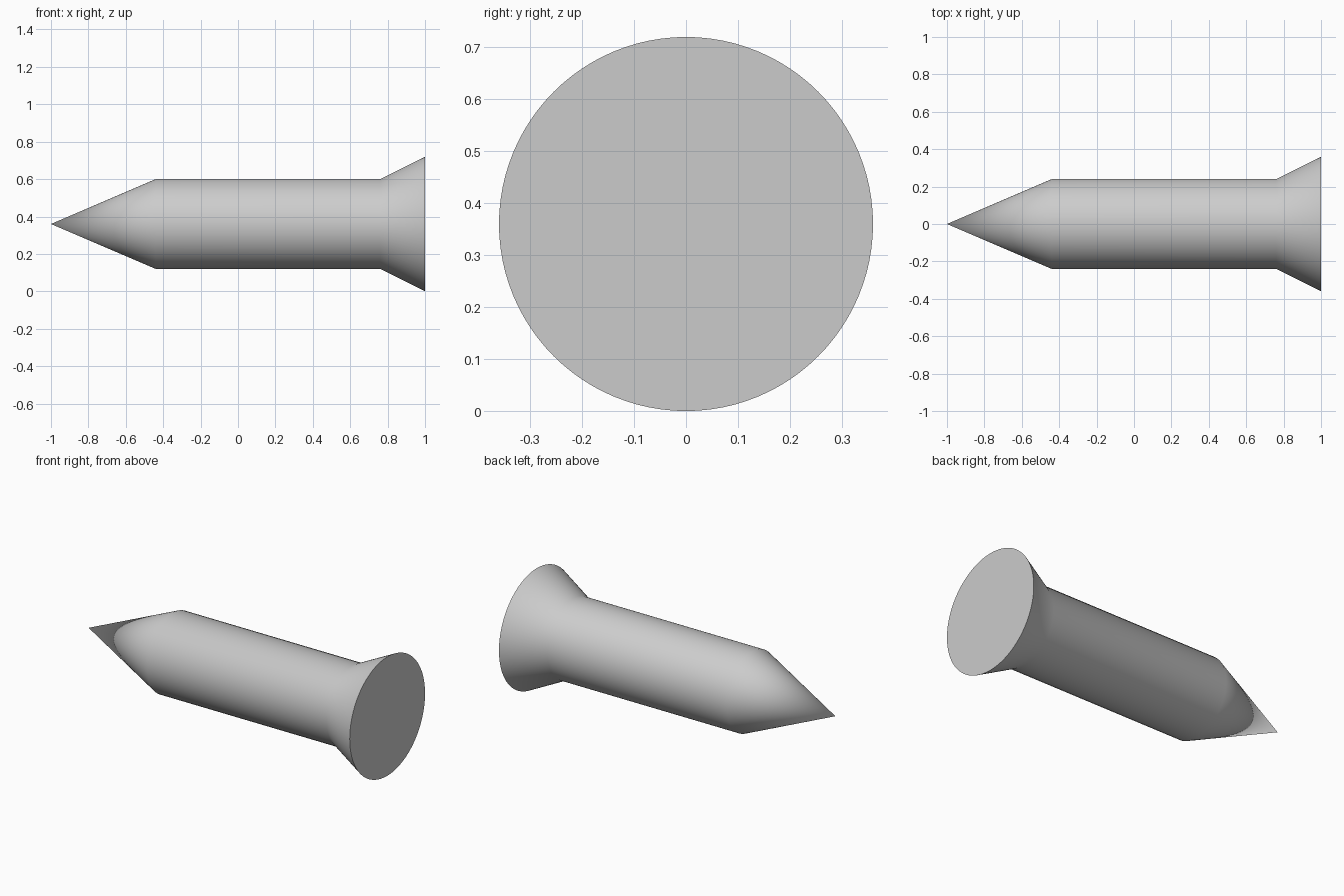
import bpy
import bmesh
import math
from mathutils import Matrix, Vector

cube = bpy.data.objects.get("Cube")
if cube:
    bpy.data.objects.remove(cube, do_unlink=True)

SEGMENTS = 96
HEAD_RADIUS = 0.36

# Plain grey metal
metal = bpy.data.materials.new("grey_metal")
metal.use_nodes = True
grey = (0.6, 0.6, 0.6, 1)
metal.diffuse_color = grey
metal.node_tree.nodes["Principled BSDF"].inputs["Base Color"].default_value = grey

# Half profile along x: point, shaft, flared head, flat end
profile = [(-1, 0), (-0.44, 0.24), (0.76, 0.24), (1, HEAD_RADIUS)]

bm = bmesh.new()
verts = [bm.verts.new((x, 0, r)) for x, r in profile]
edges = [bm.edges.new(pair) for pair in zip(verts, verts[1:])]
bmesh.ops.spin(bm, geom=verts + edges, cent=(0, 0, 0), axis=(1, 0, 0),
               angle=math.tau, steps=SEGMENTS, use_merge=True)
bmesh.ops.remove_doubles(bm, verts=bm.verts, dist=0.0001)

# Close the head with one flat face
bmesh.ops.holes_fill(bm, edges=[e for e in bm.edges if e.is_boundary], sides=0)
bmesh.ops.recalc_face_normals(bm, faces=bm.faces)
bmesh.ops.transform(bm, matrix=Matrix.Translation(Vector((0, 0, HEAD_RADIUS))), verts=bm.verts)

mesh = bpy.data.meshes.new("pointed_rivet")
bm.to_mesh(mesh)
bm.free()
mesh.materials.append(metal)
rivet = bpy.data.objects.new("pointed_rivet", mesh)
bpy.context.collection.objects.link(rivet)

# Smooth sides, crisp rim
bpy.ops.object.select_all(action="DESELECT")
rivet.select_set(True)
bpy.context.view_layer.objects.active = rivet
bpy.ops.object.shade_smooth_by_angle(angle=math.radians(30))
